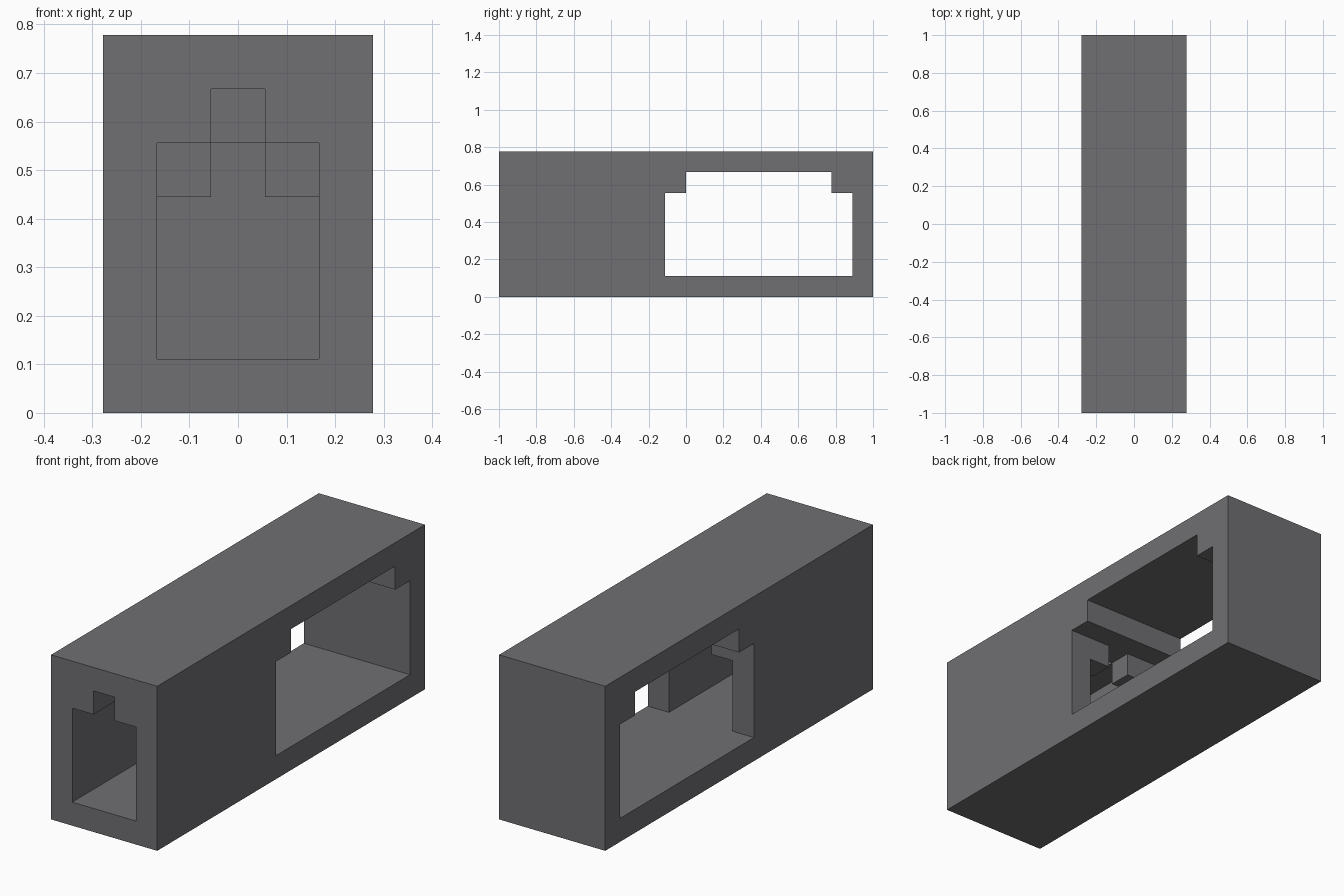
import bpy
import bmesh
from mathutils import Vector

U = 1 / 9  # wall thickness, the module for every size

if "Cube" in bpy.data.objects:
    bpy.data.objects.remove(bpy.data.objects["Cube"])

grey = bpy.data.materials.new("dark_grey")
grey.use_nodes = True
colour = (0.16, 0.157, 0.166, 1)
grey.diffuse_color = colour
grey.node_tree.nodes["Principled BSDF"].inputs["Base Color"].default_value = colour


def prism(name, profile, axis, start, end):
    """Extrude a (side, height) profile along x or y, all in modules."""
    bm = bmesh.new()

    def place(a, z):
        return Vector((start, a, z) if axis == "x" else (a, start, z)) * U

    face = bm.faces.new([bm.verts.new(place(a, z)) for a, z in profile])
    length = (end - start) * U
    move = Vector((length, 0, 0) if axis == "x" else (0, length, 0))
    top = bmesh.ops.extrude_face_region(bm, geom=[face])["geom"]
    bmesh.ops.translate(bm, vec=move, verts=[v for v in top if isinstance(v, bmesh.types.BMVert)])
    bmesh.ops.recalc_face_normals(bm, faces=bm.faces)
    mesh = bpy.data.meshes.new(name)
    bm.to_mesh(mesh)
    bm.free()
    mesh.materials.append(grey)
    obj = bpy.data.objects.new(name, mesh)
    bpy.context.collection.objects.link(obj)
    return obj


def stepped(left, right, inset, floor, shoulder, top):
    """Opening outline with a narrower raised centre."""
    return [(left, floor), (right, floor), (right, shoulder), (right - inset, shoulder),
            (right - inset, top), (left + inset, top), (left + inset, shoulder), (left, shoulder)]


# Solid block
body = prism("block_body", [(-2.5, 0), (2.5, 0), (2.5, 7), (-2.5, 7)], "y", -9, 9)

# Side window right through, front tunnel, and the lower doorway joining them
cutters = [
    prism("side_window_cutter", stepped(-1, 8, 1, 1, 5, 6), "x", -3, 3),
    prism("front_tunnel_cutter", stepped(-1.5, 1.5, 1, 1, 5, 6), "y", -10, -2),
    prism("doorway_cutter", stepped(-1.5, 1.5, 1, 1, 4, 5), "y", -2.5, -0.5),
]

bpy.context.view_layer.objects.active = body
for cutter in cutters:
    cutter.hide_render = True
    cut = body.modifiers.new(cutter.name, "BOOLEAN")
    cut.operation = "DIFFERENCE"
    cut.solver = "EXACT"
    cut.object = cutter
    bpy.ops.object.modifier_apply(modifier=cut.name)
    bpy.data.objects.remove(cutter)
